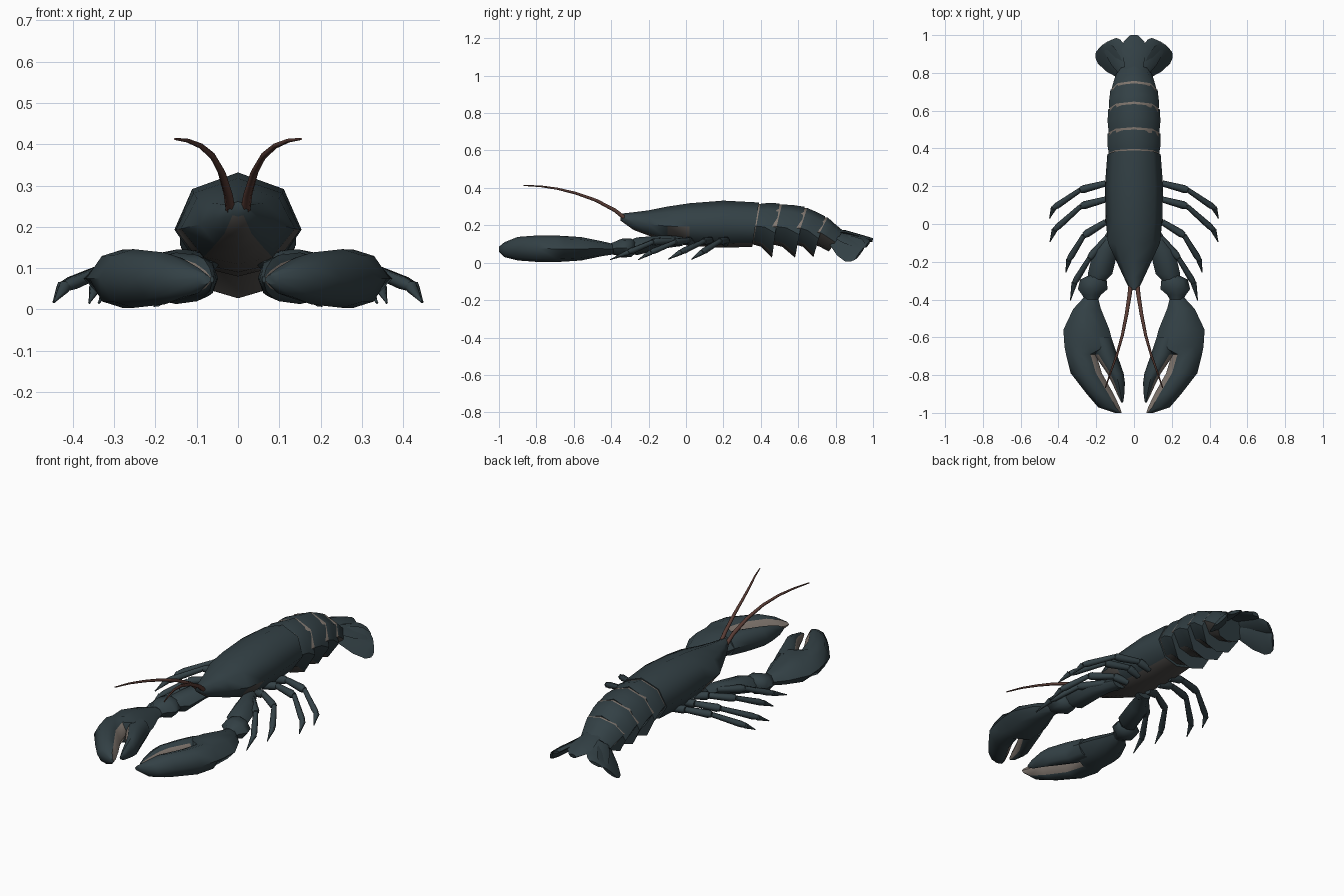
import bpy, bmesh, math
from mathutils import Vector as V

if "Cube" in bpy.data.objects:
    bpy.data.objects.remove(bpy.data.objects["Cube"])


def mat(name, c):
    m = bpy.data.materials.new(name)
    m.diffuse_color = (*c, 1)
    m.use_nodes = True
    m.node_tree.nodes["Principled BSDF"].inputs["Base Color"].default_value = m.diffuse_color
    return m


SHELL = mat("dark_shell", (0.033, 0.052, 0.06))
PALE = mat("pale_edge", (0.22, 0.185, 0.16))
BELLY = mat("brown_belly", (0.075, 0.07, 0.065))
FEELER = mat("red_brown", (0.10, 0.045, 0.035))

BODY = [(0, 1), (.72, .68), (1, -.1), (.6, -.82), (0, -1),
        (-.6, -.82), (-1, -.1), (-.72, .68)]
OVAL = [(1, 0), (.62, .78), (0, 1), (-.62, .78), (-1, 0),
        (-.62, -.78), (0, -1), (.62, -.78)]
HEX = [(math.cos(a * math.pi / 3), math.sin(a * math.pi / 3)) for a in range(6)]


def loft(name, groups, section, paint=None, mirror=False, main=SHELL, angle=35):
    """Skin groups of rings; each ring is (centre, half width vector, half height vector)."""
    bm = bmesh.new()
    first = set()
    for rings in groups:
        loops = [[bm.verts.new(V(c) + V(u) * a + V(v) * b) for a, b in section]
                 for c, u, v in rings]
        n = len(section)
        for r, (p, q) in enumerate(zip(loops, loops[1:])):
            for i in range(n):
                f = bm.faces.new((p[i], p[(i + 1) % n], q[(i + 1) % n], q[i]))
                if r == 0:
                    first.add(f)
        bm.faces.new(loops[0])
        bm.faces.new(loops[-1])
    bmesh.ops.recalc_face_normals(bm, faces=bm.faces)
    bm.normal_update()
    for f in bm.faces:
        f.smooth = True
        if paint:
            f.material_index = paint(f.normal, f.calc_center_median(), f in first)
    me = bpy.data.meshes.new(name)
    bm.to_mesh(me)
    bm.free()
    me.set_sharp_from_angle(angle=math.radians(angle))
    for m in (main, PALE, BELLY):
        me.materials.append(m)
    ob = bpy.data.objects.new(name, me)
    bpy.context.collection.objects.link(ob)
    if mirror:
        ob.modifiers.new("mirror", 'MIRROR')
    return ob


def body_ring(y, w, top, bottom, slant=0.0):
    return ((0, y - slant, (top + bottom) / 2), (w, 0, 0), (0, slant, (top - bottom) / 2))


def side_ring(y, x0, x1, top, bottom):
    return (((x0 + x1) / 2, y, (top + bottom) / 2), ((x1 - x0) / 2, 0, 0),
            (0, 0, (top - bottom) / 2))


def tube(points, radii):
    pts = [V(p) for p in points]
    out = []
    for i, p in enumerate(pts):
        d = (pts[min(i + 1, len(pts) - 1)] - pts[max(i - 1, 0)]).normalized()
        u = d.cross(V((0, 0, 1))).normalized()
        out.append((p, u * radii[i], u.cross(d) * radii[i]))
    return out


def under(n, c, first):
    return 2 if n.z < -.6 else 0


# Carapace with pointed snout
loft("carapace", [[body_ring(*r) for r in [
    (-.35, .022, .262, .225), (-.28, .055, .27, .175), (-.20, .092, .28, .145),
    (-.10, .138, .30, .11), (.02, .15, .318, .09), (.20, .154, .332, .08),
    (.39, .141, .322, .085, .018)]]], BODY, under, angle=60)

# Overlapping abdomen segments, each with a pale front strip
stations = [(.385, .138, .318), (.50, .138, .314), (.635, .135, .296),
            (.745, .122, .245), (.84, .09, .168)]
dips = [.027, .027, .03, .06]
for k, dip in enumerate(dips):
    (y0, w0, t0), (y1, w1, t1) = stations[k], stations[k + 1]
    s = .02 + .006 * k
    loft("abdomen_segment_%d" % (k + 1), [[
        body_ring(y0 - .01, w0 - .008, t0 - .004, .10, s),
        body_ring(y0 + .013, w0 - .004, t0 - .003, .098, s),
        body_ring((y0 + y1) / 2, (w0 + w1) / 2 + .003, (t0 + t1) / 2 + .004, .085, s),
        body_ring(y1, w1 + .003, t1 + .003, dip, s)]], BODY,
        lambda n, c, first: 1 if first else under(n, c, first), angle=50)

# Tail fan
loft("tail_centre", [[
    ((0, y, z), (w, 0, 0), (0, .003, .011)) for y, z, w in
    [(.77, .17, .05), (.85, .163, .052), (.92, .143, .066), (.965, .13, .055), (.998, .12, .022)]]],
    OVAL)


def fan_blade(name, base, tip, wide, up):
    b, t, w = V(base), V(tip), V(wide)
    loft(name, [[(b.lerp(t, f), w * k, V(up) * .009) for f, k in
                 [(0, .5), (.4, 1), (.75, 1.15), (.92, .95), (1, .65)]]], OVAL, mirror=True)


fan_blade("tail_inner_blades", (.045, .79, .15), (.122, .972, .098), (.045, -.02, -.024), (.5, 0, .85))
fan_blade("tail_outer_blades", (.06, .79, .12), (.18, .93, .05), (.036, -.04, -.052), (.7, -.1, .7))

# Claw arms: upper arm, joint and wrist
loft("claw_arms", [
    [side_ring(*r) for r in [(-.02, .04, .13, .14, .09), (-.09, .075, .17, .145, .08),
                             (-.14, .085, .215, .145, .07), (-.265, .115, .245, .135, .04),
                             (-.30, .15, .235, .12, .06)]],
    [side_ring(*r) for r in [(-.27, .18, .235, .115, .05), (-.295, .145, .285, .13, .03),
                             (-.345, .14, .297, .128, .028), (-.375, .175, .275, .115, .04),
                             (-.40, .19, .262, .105, .045)]]],
    OVAL, mirror=True, angle=50)

# Claws: palm running into the fixed finger
loft("claws", [[side_ring(*r) for r in [
    (-.385, .192, .262, .10, .045), (-.45, .175, .322, .115, .035), (-.56, .13, .374, .137, .012),
    (-.65, .108, .368, .143, .006), (-.69, .20, .36, .145, .004), (-.79, .17, .335, .146, .004),
    (-.90, .108, .25, .138, .012), (-.97, .075, .19, .11, .03), (-1.0, .065, .10, .085, .06)]]],
    OVAL, lambda n, c, f: 1 if c.y < -.7 and n.x < -.6 else 0, mirror=True, angle=50)

# Moving finger of each claw
loft("claw_fingers", [[side_ring(*r) for r in [
    (-.60, .12, .24, .13, .02), (-.69, .09, .211, .138, .013), (-.79, .055, .143, .132, .02),
    (-.84, .048, .117, .122, .03), (-.91, .052, .085, .10, .045), (-.945, .058, .068, .08, .065)]]],
    OVAL, lambda n, c, f: 1 if n.x > .5 and c.y < -.7 else 0, mirror=True, angle=50)

# Four pairs of jointed walking legs
legs = [
    [(.07, .21, .105), (.15, .215, .12), (.285, .18, .115), (.425, .085, .055), (.447, .03, .018)],
    [(.07, .12, .105), (.15, .13, .12), (.28, .095, .115), (.42, -.03, .055), (.445, -.095, .018)],
    [(.07, .03, .105), (.15, .01, .12), (.265, -.06, .11), (.345, -.19, .055), (.36, -.255, .016)],
    [(.07, -.04, .105), (.14, -.07, .12), (.235, -.18, .11), (.315, -.31, .055), (.337, -.405, .016)]]
sizes = [(.02, .022), (.016, .021), (.013, .017), (.016, .004)]
for k, p in enumerate(legs):
    parts = []
    for i, (r0, r1) in enumerate(sizes):
        a, b = V(p[i]), V(p[i + 1])
        parts.append(tube([a, a.lerp(b, .85), b], [r0, r1, r1 * .75]))
    loft("walking_legs_%d" % (k + 1), parts, HEX, mirror=True, angle=62)

# Long curved antennae
loft("antennae", [tube(
    [(.018, -.33, .24), (.024, -.38, .28), (.04, -.48, .333), (.062, -.59, .372),
     (.09, -.69, .396), (.122, -.78, .409), (.152, -.868, .413)],
    [.012, .011, .0095, .008, .0065, .005, .003])], HEX, mirror=True, main=FEELER, angle=62)
